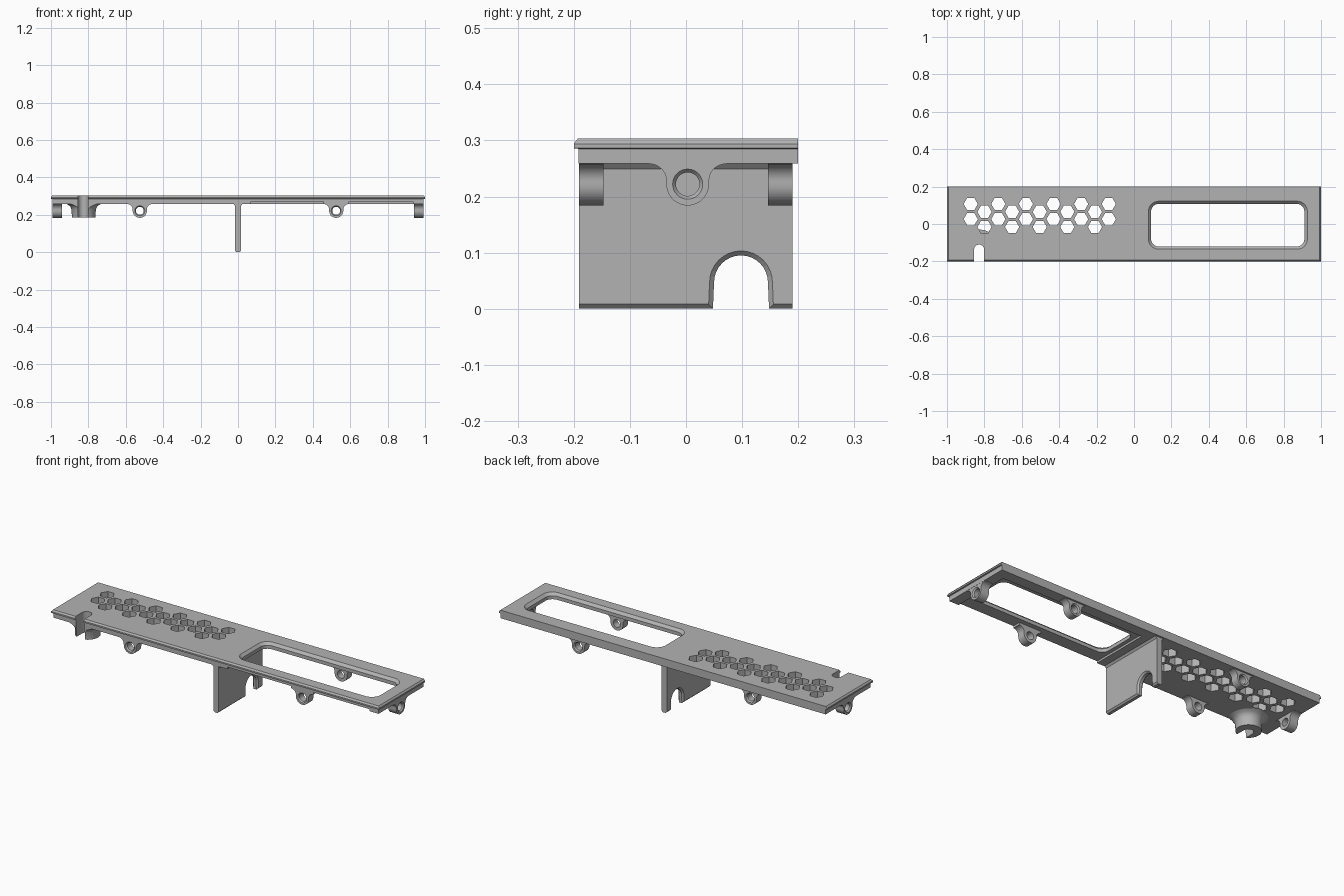
import bpy, bmesh
from math import cos, sin, pi, radians
from mathutils import Matrix

old = bpy.data.objects.get("Cube")
if old:
    bpy.data.objects.remove(old)

grey = bpy.data.materials.new("plain grey")
grey.use_nodes = True
colour = (0.45, 0.45, 0.45, 1)
grey.diffuse_color = colour
grey.node_tree.nodes["Principled BSDF"].inputs["Base Color"].default_value = colour


def loft(name, rings, bevel=None, width=0.008):
    """Closed solid through matching rings of points; optional edge chamfer rule."""
    bm = bmesh.new()
    loops = [[bm.verts.new(p) for p in ring] for ring in rings]
    n = len(loops[0])
    for a, b in zip(loops, loops[1:]):
        for i in range(n):
            j = (i + 1) % n
            bm.faces.new((a[i], a[j], b[j], b[i]))
    bm.faces.new(loops[0])
    bm.faces.new(loops[-1])
    bmesh.ops.recalc_face_normals(bm, faces=bm.faces[:])
    if bevel:
        edges = [e for e in bm.edges if bevel(e)]
        bmesh.ops.bevel(bm, geom=edges, offset=width, segments=1, affect='EDGES')
    mesh = bpy.data.meshes.new(name)
    bm.to_mesh(mesh)
    bm.free()
    mesh.materials.append(grey)
    obj = bpy.data.objects.new(name, mesh)
    bpy.context.collection.objects.link(obj)
    return obj


def cut(obj, cutters):
    """Subtract the cutters, bake the result and drop the cutters."""
    for c in cutters:
        c.hide_render = True
        mod = obj.modifiers.new("cut", 'BOOLEAN')
        mod.object, mod.operation, mod.solver = c, 'DIFFERENCE', 'EXACT'
    graph = bpy.context.evaluated_depsgraph_get()
    mesh = bpy.data.meshes.new_from_object(obj.evaluated_get(graph))
    obj.modifiers.clear()
    obj.data = mesh
    for c in cutters:
        bpy.data.objects.remove(c)


def smooth(obj):
    bpy.ops.object.select_all(action='DESELECT')
    obj.select_set(True)
    bpy.context.view_layer.objects.active = obj
    bpy.ops.object.shade_smooth_by_angle(angle=radians(30))


def arc(cx, cy, r, a0, a1, n=12):
    angles = [radians(a0 + (a1 - a0) * i / n) for i in range(n + 1)]
    return [(cx + r * cos(a), cy + r * sin(a)) for a in angles]


def circle(cx, cy, r, n=32):
    return arc(cx, cy, r, 0, 360 - 360 / n, n - 1)


def rect(x0, x1, y0, y1):
    return [(x0, y0), (x1, y0), (x1, y1), (x0, y1)]


def round_rect(x0, x1, y0, y1, r):
    return (arc(x1 - r, y1 - r, r, 0, 90) + arc(x0 + r, y1 - r, r, 90, 180)
            + arc(x0 + r, y0 + r, r, 180, 270) + arc(x1 - r, y0 + r, r, 270, 360))


def at_z(pts, z):
    return [(x, y, z) for x, y in pts]


def slot():
    """Round-ended slot open to the front edge."""
    pts = arc(-0.828, -0.137, 0.027, 0, 180) + [(-0.855, -0.3), (-0.801, -0.3)]
    return loft("slot_cutter", [at_z(pts, 0.1), at_z(pts, 0.4)])


# Cover plate with a lip on the front and both ends
body = rect(-0.992, 0.992, -0.192, 0.2)
lip = rect(-1, 1, -0.2, 0.2)
plate = loft("cover_plate", [
    at_z(body, 0.259), at_z(body, 0.285), at_z(lip, 0.286), at_z(lip, 0.294),
    at_z(rect(-0.993, 0.993, -0.193, 0.2), 0.303)])

# Window with a sloped upper edge, recess underneath, slot and hexagon vents
wide = round_rect(0.077, 0.927, -0.135, 0.122, 0.055)
narrow = round_rect(0.091, 0.911, -0.121, 0.108, 0.042)
cutters = [
    loft("window_cutter", [at_z(narrow, 0.2), at_z(narrow, 0.289),
                           at_z(wide, 0.3031), at_z(wide, 0.35)]),
    loft("recess_cutter", [at_z(rect(0.07, 0.935, -0.25, 0.14), z) for z in (0.2, 0.27)]),
    slot()]
for col in range(11):
    for row in range(2):
        x = -0.873 + 0.0738 * col
        y = 0.107 - 0.081 * row - 0.042 * (col % 2)
        vent = circle(x, y, 0.038, 6)
        cutters.append(loft("vent_cutter", [at_z(vent, 0.2), at_z(vent, 0.4)]))
cut(plate, cutters)

# Screw tabs: round ear flaring into the plate, countersunk hole
half = ([(0.068, 0.06)] + arc(0.068, 0.006, 0.03, 90, 185, 10)
        + arc(0, 0, 0.038, 5, -90, 12)[1:])
ear = half + [(-u, v) for u, v in reversed(half[:-1])]


def tab(name, x, y, turn, depth):
    def ring(pts, w):
        return [(u, w, v) for u, v in pts]
    obj = loft(name, [ring(ear, 0), ring(ear, depth)])
    hole = loft("hole_cutter", [
        ring(circle(0, 0, 0.031), -0.005), ring(circle(0, 0, 0.021), 0.007),
        ring(circle(0, 0, 0.021), depth + 0.01)])
    cut(obj, [hole])
    obj.data.transform(Matrix.Translation((x, y, 0.222)) @ Matrix.Rotation(turn, 4, 'Z'))
    smooth(obj)


for side, sx in (("left", 1), ("right", -1)):
    tab(f"front_{side}_tab", sx * 0.525, -0.191, 0, 0.044)
    tab(f"back_{side}_tab", sx * 0.525, 0.19, pi, 0.044)
    tab(f"{side}_end_tab", sx * 0.991, 0.003, sx * pi / 2, 0.05)

# Divider wall with an arched cable notch and chamfered lower edges
wall = ([(-0.191, 0.27), (-0.191, 0.003), (0.048, 0.003)]
        + arc(0.098, 0.05, 0.048, 180, 0, 16)
        + [(0.148, 0.003), (0.19, 0.003), (0.19, 0.27)])


def lower_rim(e):
    a, b = (v.co for v in e.verts)
    in_notch = 0.04 < a.y < 0.15 and 0.04 < b.y < 0.15
    at_foot = a.z < 0.01 and b.z < 0.01
    return abs(a.x - b.x) < 0.001 and (in_notch or at_foot)


for p in range(len(wall)):
    wall[p] = (wall[p][0], wall[p][1] - 0.003)
loft("divider_wall", [[(x, y, z) for y, z in wall] for x in (-0.016, 0.016)],
     lower_rim, 0.008)

# Sloped joint between divider and plate
joint = [(-0.027, 0.262), (-0.015, 0.248), (0.015, 0.248), (0.027, 0.262)]
loft("divider_joint", [[(x, y, z) for x, z in joint] for y in (-0.19, 0.189)])

# Round cable boss around the slot, trimmed flush with the front
flare = [(0.1, 0.262), (0.082, 0.253), (0.071, 0.243), (0.065, 0.228), (0.063, 0.187)]
boss = loft("cable_boss", [at_z(circle(-0.825, -0.13, r, 40), z) for r, z in flare])
front = loft("front_cutter", [at_z(rect(-1.2, 0, -0.5, -0.191), z) for z in (0, 0.4)])
cut(boss, [front, slot()])
smooth(boss)
